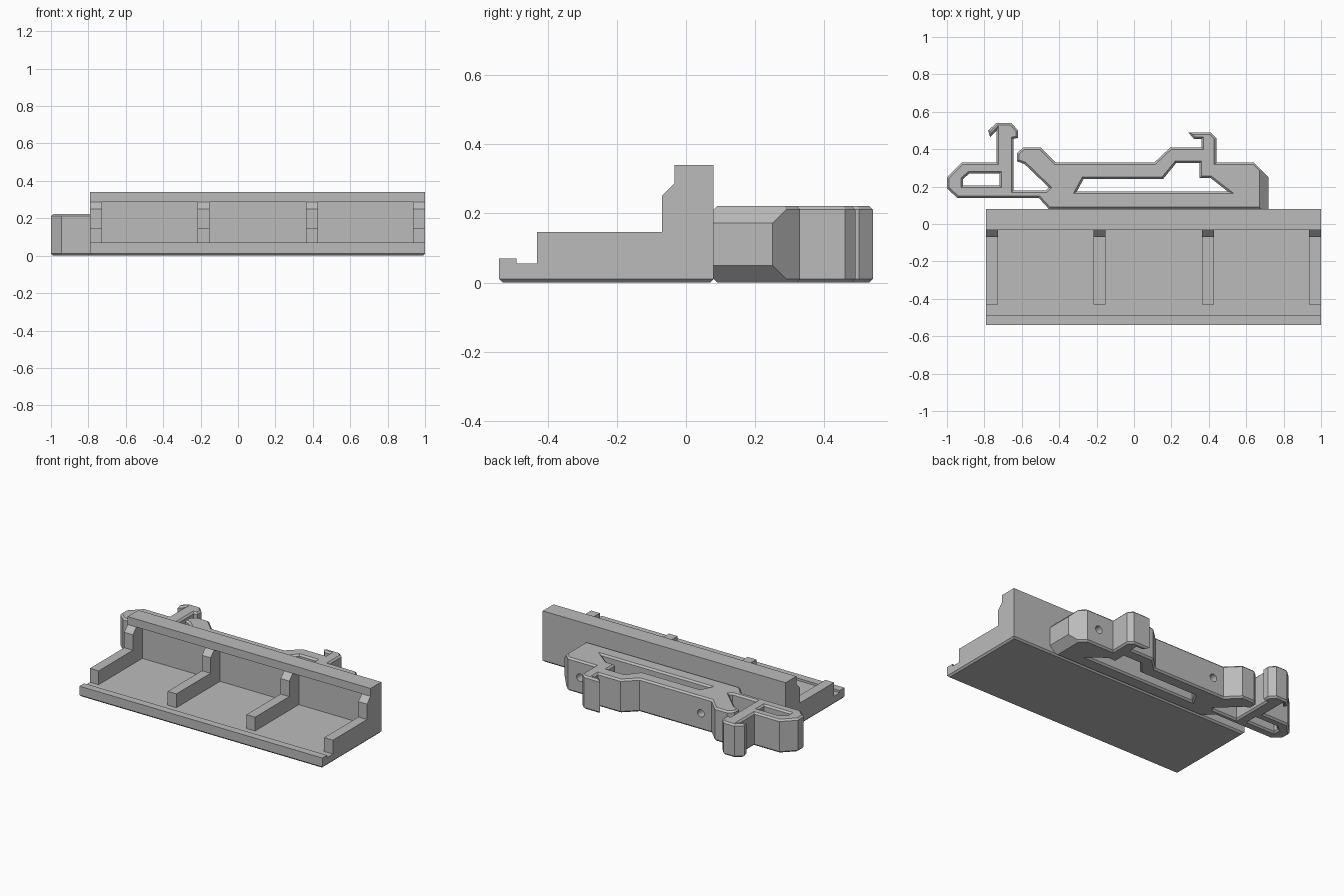
import bpy, bmesh
from mathutils import Vector

if "Cube" in bpy.data.objects:
    bpy.data.objects.remove(bpy.data.objects["Cube"], do_unlink=True)

GREY = (0.5, 0.5, 0.5, 1)
grey = bpy.data.materials.new("grey_plastic")
grey.use_nodes = True
grey.diffuse_color = GREY
grey.node_tree.nodes["Principled BSDF"].inputs["Base Color"].default_value = GREY


def add_object(name, data):
    obj = bpy.data.objects.new(name, data)
    bpy.context.collection.objects.link(obj)
    data.materials.clear()
    data.materials.append(grey)
    return obj


def extrude_x(name, profile, x0, x1, chamfer=0):
    """Sweep a (y, z) profile along x, with optional chamfer around the base."""
    bm = bmesh.new()
    face = bm.faces.new([bm.verts.new((x0, y, z)) for y, z in profile])
    new = bmesh.ops.extrude_face_region(bm, geom=[face])["geom"]
    moved = [g for g in new if isinstance(g, bmesh.types.BMVert)]
    bmesh.ops.translate(bm, verts=moved, vec=(x1 - x0, 0, 0))
    bmesh.ops.recalc_face_normals(bm, faces=bm.faces)
    if chamfer:
        base = [e for e in bm.edges if all(v.co.z < 1e-5 for v in e.verts)]
        bmesh.ops.bevel(bm, geom=base, offset=chamfer, segments=1, affect='EDGES')
    mesh = bpy.data.meshes.new(name)
    bm.to_mesh(mesh)
    bm.free()
    return add_object(name, mesh)


# Tray: floor, front lip, back wall and overhanging top bar
extrude_x("tray", [
    (-0.54, 0), (-0.54, 0.07), (-0.49, 0.07), (-0.49, 0.055), (0.03, 0.055),
    (0.03, 0.287), (-0.033, 0.287), (-0.033, 0.34), (0.08, 0.34), (0.08, 0)],
    -0.79, 1.0, chamfer=0.011)

# Divider ribs
rib = [(-0.43, 0.05), (-0.43, 0.147), (-0.07, 0.147), (-0.07, 0.25),
       (-0.033, 0.287), (0.04, 0.287), (0.04, 0.05)]
for i, x in enumerate((-0.758, -0.185, 0.395, 0.968)):
    extrude_x(f"rib_{i + 1}", rib, x - 0.032, x + 0.032)

# Rail clip: flat outline with two openings, chamfered top and bottom
outline = [
    (0.72, 0.08), (0.72, 0.25), (0.64, 0.33), (0.44, 0.33), (0.44, 0.46),
    (0.41, 0.49), (0.29, 0.49), (0.32, 0.455), (0.36, 0.455), (0.36, 0.41),
    (0.195, 0.41), (0.11, 0.33), (-0.42, 0.33), (-0.5, 0.41), (-0.59, 0.41),
    (-0.625, 0.38), (-0.625, 0.335), (-0.585, 0.32), (-0.455, 0.195),
    (-0.47, 0.18), (-0.645, 0.18), (-0.645, 0.455), (-0.62, 0.46),
    (-0.62, 0.5), (-0.655, 0.54), (-0.735, 0.54), (-0.78, 0.5),
    (-0.77, 0.465), (-0.735, 0.5), (-0.735, 0.33), (-0.92, 0.33),
    (-1.0, 0.25), (-1.0, 0.19), (-0.945, 0.14), (-0.51, 0.14), (-0.455, 0.08)]
spring_slot = [
    (-0.305, 0.175), (-0.27, 0.24), (0.155, 0.24), (0.225, 0.325),
    (0.35, 0.325), (0.35, 0.245), (0.41, 0.245), (0.5, 0.175)]
lever_slot = [
    (-0.915, 0.205), (-0.915, 0.24), (-0.88, 0.27), (-0.72, 0.27), (-0.72, 0.205)]

HEIGHT, EDGE = 0.222, 0.011
curve = bpy.data.curves.new("clip_outline", 'CURVE')
curve.dimensions, curve.fill_mode = '2D', 'BOTH'
curve.extrude = HEIGHT / 2 - EDGE
curve.bevel_depth, curve.bevel_resolution, curve.offset = EDGE, 0, -EDGE
for loop in (outline, spring_slot, lever_slot):
    spline = curve.splines.new('POLY')
    spline.points.add(len(loop) - 1)
    for point, (x, y) in zip(spline.points, loop):
        point.co = (x, y, 0, 1)
    spline.use_cyclic_u = True
source = add_object("clip_source", curve)
graph = bpy.context.evaluated_depsgraph_get()
mesh = bpy.data.meshes.new_from_object(source.evaluated_get(graph))
bpy.data.objects.remove(source, do_unlink=True)

# Weld the clip and slope its free end at top and bottom
bm = bmesh.new()
bm.from_mesh(mesh)
bmesh.ops.translate(bm, verts=bm.verts, vec=(0, 0, HEIGHT / 2))
bmesh.ops.remove_doubles(bm, verts=bm.verts, dist=1e-4)
for z, side in ((HEIGHT, 1), (0, -1)):
    cut = bmesh.ops.bisect_plane(
        bm, geom=bm.verts[:] + bm.edges[:] + bm.faces[:], dist=1e-5,
        plane_co=(0.67, 0, z), plane_no=Vector((1, 0, side)), clear_outer=True)
    rim = [g for g in cut["geom_cut"] if isinstance(g, bmesh.types.BMEdge)]
    bmesh.ops.holes_fill(bm, edges=rim, sides=0)
bmesh.ops.recalc_face_normals(bm, faces=bm.faces)
bmesh.ops.dissolve_limit(bm, angle_limit=0.01, verts=bm.verts, edges=bm.edges)
for f in bm.faces:
    f.smooth = False
bm.to_mesh(mesh)
bm.free()
mesh.name = "rail_clip"
clip = add_object("rail_clip", mesh)

# Round holes in the back of the clip
for x in (-0.34, 0.55):
    bpy.ops.mesh.primitive_cylinder_add(
        vertices=24, radius=0.025, depth=0.2,
        location=(x, 0.3, HEIGHT / 2), rotation=(1.5708, 0, 0))
    cutter = bpy.context.object
    cutter.name = "hole_cutter"
    cutter.hide_render = True
    cutter.data.materials.append(grey)
    mod = clip.modifiers.new("hole", 'BOOLEAN')
    mod.operation, mod.object, mod.solver = 'DIFFERENCE', cutter, 'EXACT'
    bpy.context.view_layer.objects.active = clip
    bpy.ops.object.modifier_apply(modifier=mod.name)
    bpy.data.objects.remove(cutter, do_unlink=True)
